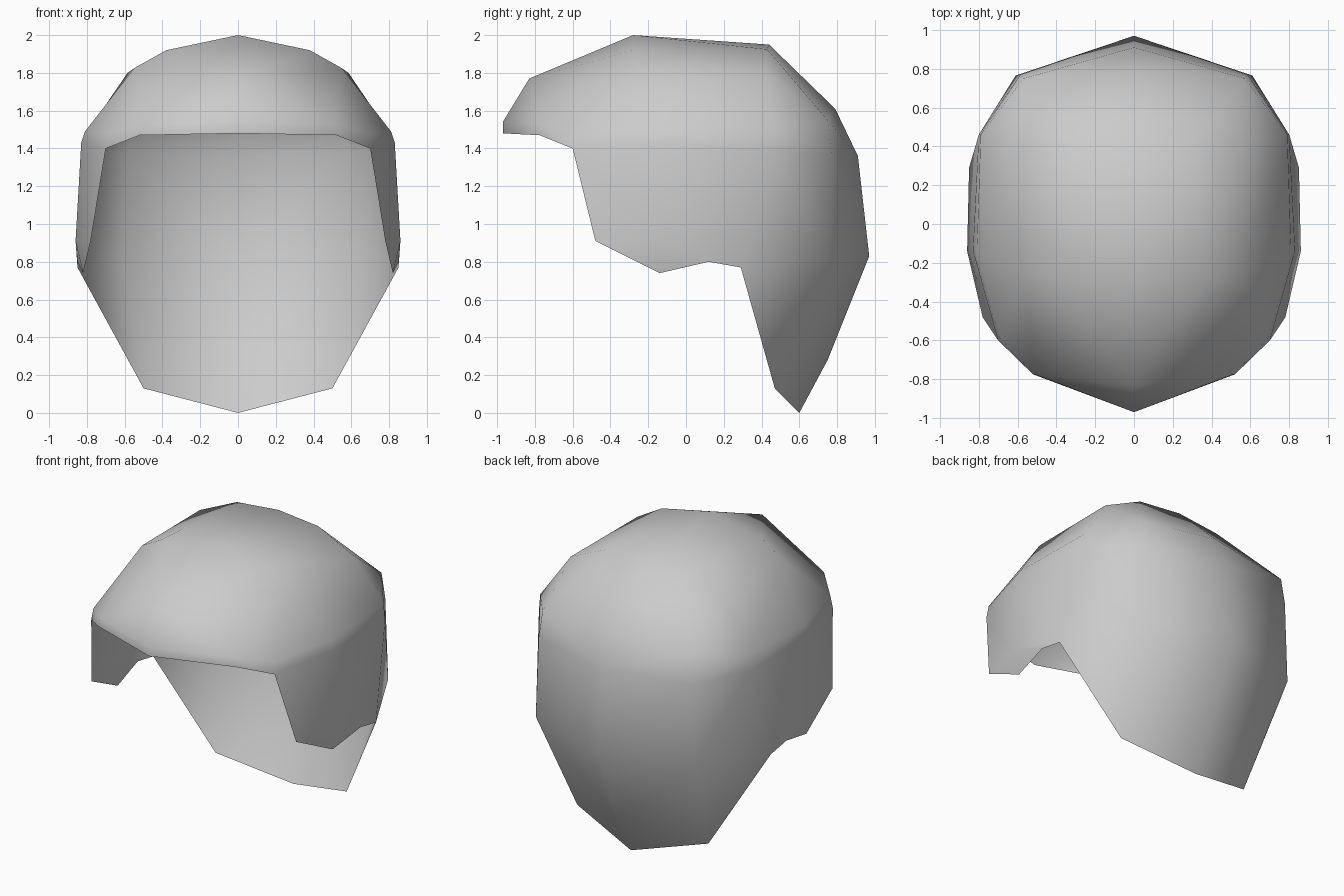
import bpy, bmesh
from mathutils import Vector

if "Cube" in bpy.data.objects:
    bpy.data.objects.remove(bpy.data.objects["Cube"])

# Cross-section rings of the right half, running from front centre to back centre
rings = {
    # crown: centre line, inner and outer shoulder
    "P": [(0, -.83, 1.77), (0, -.28, 2.0), (0, .44, 1.95)],
    "Q": [(.38, -.28, 1.92), (.31, .43, 1.925)],
    "R": [(.55, -.26, 1.825), (.585, .42, 1.80)],
    # brow ring
    "S": [(0, -.97, 1.54), (.51, -.775, 1.53), (.69, -.59, 1.48), (.81, -.14, 1.49),
          (.79, .46, 1.50), (.57, .75, 1.55), (0, .79, 1.61)],
    # fringe rim and ear-top ring
    "A": [(0, -.97, 1.48), (.52, -.775, 1.47), (.70, -.60, 1.40), (.83, -.14, 1.43),
          (.80, .46, 1.39), (.585, .77, 1.37), (0, .91, 1.36)],
    # cheek ring, side to back
    "B": [(.78, -.48, .91), (.86, -.14, .91), (.85, .29, .77), (.61, .765, .82), (0, .97, .83)],
    # sideburn rim
    "L": [(.82, -.14, .74), (.85, .12, .80)],
    # nape
    "M": [(.50, .47, .13), (0, .75, .28), (0, .60, 0)],
}

bm = bmesh.new()
v = {k + str(i): bm.verts.new(p) for k, pts in rings.items() for i, p in enumerate(pts)}


def face(names):
    bm.faces.new([v[n] for n in names.split()])


def bridge(a, b, count, ia=0, ib=0):
    """Quads between two rings."""
    for i in range(count):
        face(f"{a}{ia+i} {a}{ia+i+1} {b}{ib+i+1} {b}{ib+i}")


# Crown
bridge("P", "Q", 1, 1, 0)
bridge("Q", "R", 1)
bridge("R", "S", 1, 0, 3)
for f in ("P0 P1 Q0", "P0 Q0 R0", "P0 R0 S1", "P0 S1 S0", "R0 S2 S1", "R0 S3 S2",
          "P2 S6 S5 Q1", "Q1 S5 R1", "R1 S5 S4"):
    face(f)
# Band round the head, sides and back
bridge("S", "A", 6)
bridge("A", "B", 4, 2, 0)
# Sideburn and nape
for f in ("B0 B1 L0", "B1 L1 L0", "B1 B2 L1", "B2 B3 M0", "B3 B4 M1 M0", "M0 M1 M2"):
    face(f)

# Point all faces outwards
bmesh.ops.recalc_face_normals(bm, faces=bm.faces[:])
bm.normal_update()
mid = Vector((0, 0, 1.1))
if sum(f.normal.dot(f.calc_center_median() - mid) for f in bm.faces) < 0:
    bmesh.ops.reverse_faces(bm, faces=bm.faces[:])
for f in bm.faces:
    f.smooth = True

mesh = bpy.data.meshes.new("hair_shell")
bm.to_mesh(mesh)
bm.free()
hair = bpy.data.objects.new("hair_shell", mesh)
bpy.context.collection.objects.link(hair)

# Left half
mirror = hair.modifiers.new("mirror", "MIRROR")
mirror.use_clip = True
mirror.merge_threshold = 0.001

grey = bpy.data.materials.new("plain grey")
grey.diffuse_color = (.6, .6, .6, 1)
grey.use_nodes = True
grey.node_tree.nodes["Principled BSDF"].inputs["Base Color"].default_value = grey.diffuse_color
mesh.materials.append(grey)
